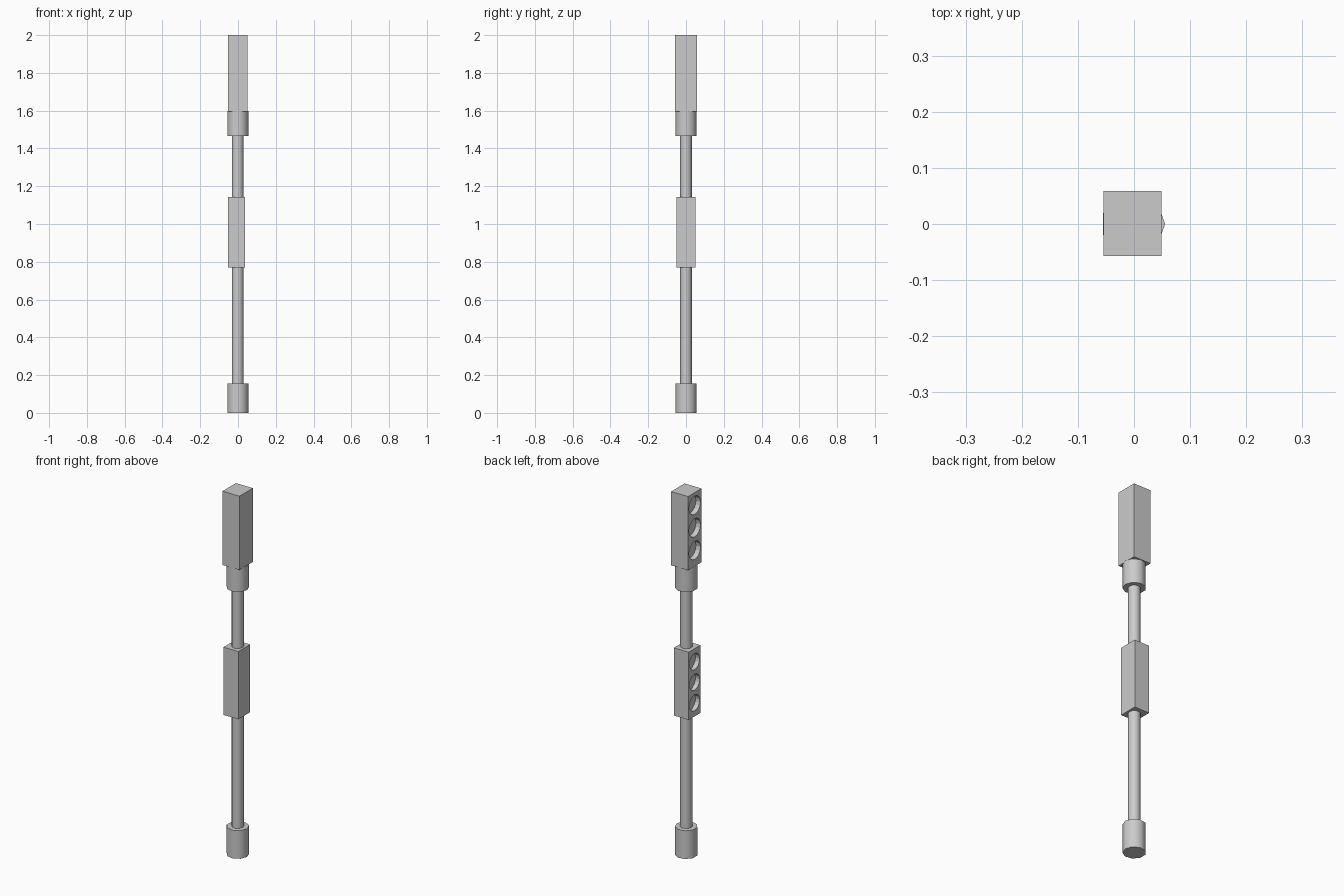
import bpy
from math import radians, pi

if "Cube" in bpy.data.objects:
    bpy.data.objects.remove(bpy.data.objects["Cube"])


def column(name, radius, z0, z1, sides=9):
    """Nine-sided upright cylinder with a corner pointing to +x."""
    bpy.ops.mesh.primitive_cylinder_add(vertices=sides, radius=radius, depth=z1 - z0,
                                        location=(-0.0015, 0, (z0 + z1) / 2),
                                        rotation=(0, 0, -pi / 2))
    ob = bpy.context.object
    ob.name = name
    bpy.ops.object.transform_apply(location=False, rotation=True, scale=True)
    bpy.ops.object.shade_smooth_by_angle(angle=radians(45))
    return ob


def signal_box(name, x, y, z, hole_radius, hole_heights, depth):
    """Box with three round recesses in its -x face."""
    centre = [(a + b) / 2 for a, b in (x, y, z)]
    bpy.ops.mesh.primitive_cube_add(size=1, location=centre)
    box = bpy.context.object
    box.name = name
    box.scale = [b - a for a, b in (x, y, z)]
    bpy.ops.object.transform_apply(location=False, rotation=False, scale=True)
    for h in hole_heights:
        bpy.ops.mesh.primitive_cylinder_add(vertices=16, radius=hole_radius, depth=depth * 2,
                                            location=(x[0], centre[1], h),
                                            rotation=(0, pi / 2, 0))
        cutter = bpy.context.object
        cutter.hide_render = True
        bpy.context.view_layer.objects.active = box
        mod = box.modifiers.new("lamp_recess", 'BOOLEAN')
        mod.operation = 'DIFFERENCE'
        mod.solver = 'EXACT'
        mod.object = cutter
        bpy.ops.object.modifier_apply(modifier=mod.name)
        bpy.data.objects.remove(cutter, do_unlink=True)
    return box


# Post with its foot and the collar under the upper box
column("post", 0.031, 0.10, 1.55)
column("base_foot", 0.057, 0.0, 0.155)
column("top_collar", 0.057, 1.465, 1.597)

# Lamp boxes
signal_box("lower_lamp_box", (-0.052, 0.038), (-0.051, 0.051), (0.77, 1.142),
           0.044, (1.071, 0.958, 0.845), 0.025)
signal_box("upper_lamp_box", (-0.054, 0.049), (-0.057, 0.059), (1.595, 2.0),
           0.05, (1.93, 1.807, 1.683), 0.028)
